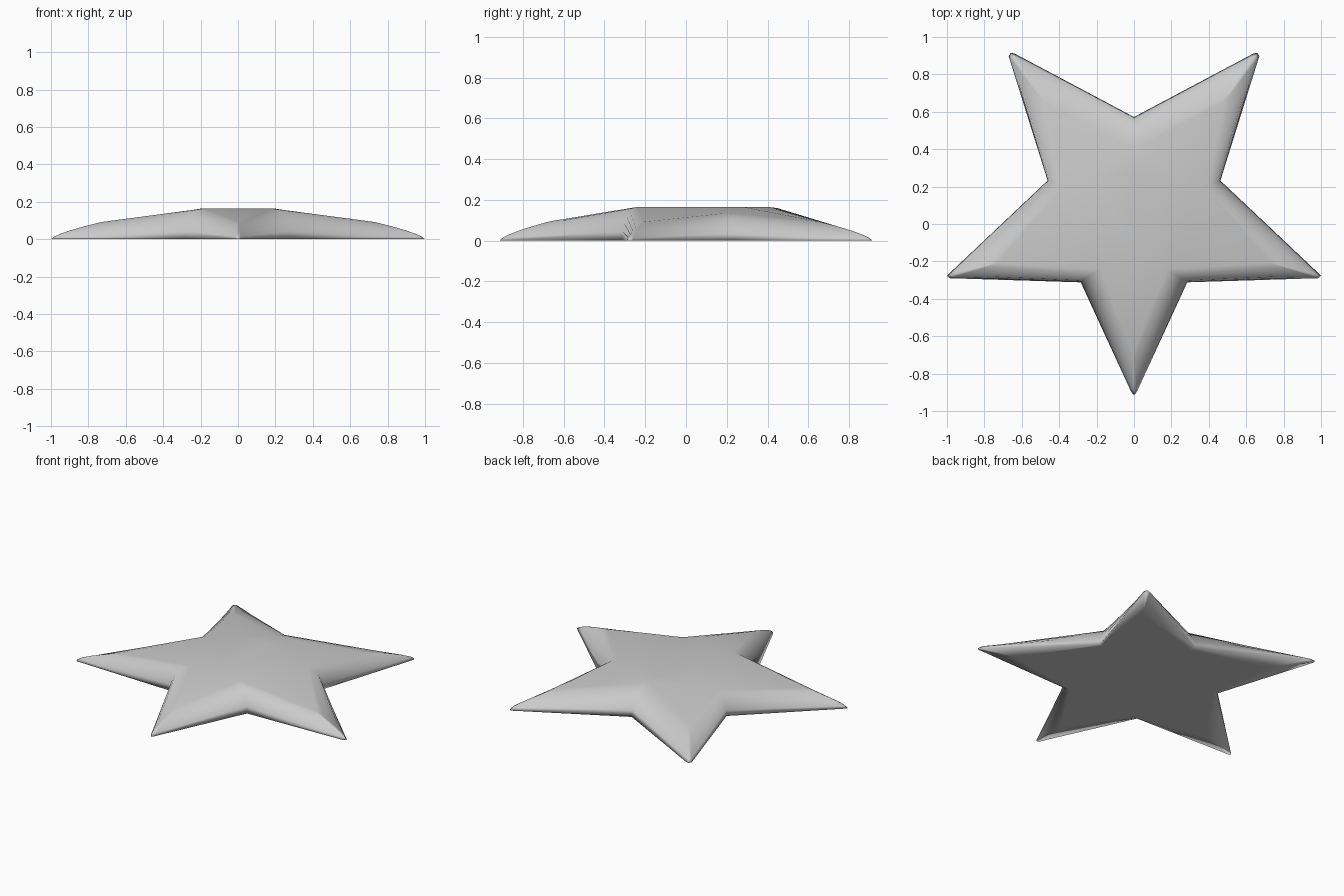
import bpy, bmesh, math

if "Cube" in bpy.data.objects:
    bpy.data.objects.remove(bpy.data.objects["Cube"])

# Half of the star (x >= 0), walked from the front tip to the rear notch:
# (rim point, shoulder point, is_tip)
FRONT, SIDE, REAR = (0, -0.67, 0.094), (0.73, -0.21, 0.092), (0.48, 0.65, 0.094)
NOTCH_F, NOTCH_S, NOTCH_R = (0.18, -0.24, 0.165), (0.38, 0.20, 0.135), (0, 0.405, 0.165)
half = [
    ((0, -0.915), FRONT, True),
    ((0.014, -0.90), FRONT, True),
    ((0.285, -0.312), NOTCH_F, False),
    ((0.985, -0.29), SIDE, True),
    ((1.0, -0.278), SIDE, True),
    ((0.985, -0.262), SIDE, True),
    ((0.462, 0.232), NOTCH_S, False),
    ((0.67, 0.897), REAR, True),
    ((0.66, 0.915), REAR, True),
    ((0.64, 0.912), REAR, True),
    ((0, 0.572), NOTCH_R, False),
]
STEPS = 6


def wall_point(rim, top, is_tip, u):
    """Curved wall from the rim (u=0) up to the shoulder (u=1)."""
    a = u * math.pi / 2
    if is_tip:
        s, h = u ** 1.45, u
    else:
        s, h = 1 - math.cos(a), math.sin(a)
    return (rim[0] + (top[0] - rim[0]) * s,
            rim[1] + (top[1] - rim[1]) * s, top[2] * h)


def floor_point(rim, top, is_tip):
    """Underside point, well inside each arm and close to each notch."""
    s = 0.9 if is_tip else 0.25
    return (rim[0] + (top[0] - rim[0]) * s, rim[1] + (top[1] - rim[1]) * s, 0)


bm = bmesh.new()

# Underside border, then rounded side walls
rings = [[bm.verts.new(floor_point(*p)) for p in half]]
rings += [[bm.verts.new(wall_point(*p, k / STEPS)) for p in half]
          for k in range(STEPS + 1)]
for lo, hi in zip(rings, rings[1:]):
    for i in range(len(half) - 1):
        bm.faces.new((lo[i], lo[i + 1], hi[i + 1], hi[i]))

# Flat underside, fanned from the centre
hub = bm.verts.new((0, 0.1, 0))
for a, b in zip(rings[0], rings[0][1:]):
    bm.faces.new((hub, b, a))

# Gently sloping top facets and flat centre
crown, mid_front, mid_rear = (0.19, 0.28, 0.165), (0, -0.24, 0.165), (0, 0.28, 0.165)
for face in [(FRONT, NOTCH_F, mid_front),
             (NOTCH_F, SIDE, NOTCH_S),
             (NOTCH_F, NOTCH_S, crown),
             (NOTCH_S, REAR, crown),
             (REAR, NOTCH_R, crown),
             (mid_front, NOTCH_F, crown, mid_rear),
             (mid_rear, crown, NOTCH_R)]:
    bm.faces.new([bm.verts.new(c) for c in face])

# Mirror to the other half and weld into one closed body
geom = bm.verts[:] + bm.edges[:] + bm.faces[:]
bmesh.ops.mirror(bm, geom=geom, axis='X', merge_dist=0.0001)
bmesh.ops.remove_doubles(bm, verts=bm.verts[:], dist=0.0003)
bmesh.ops.recalc_face_normals(bm, faces=bm.faces[:])

mesh = bpy.data.meshes.new("star_body")
bm.to_mesh(mesh)
bm.free()
star = bpy.data.objects.new("star_body", mesh)
bpy.context.collection.objects.link(star)
bpy.context.view_layer.objects.active = star
star.select_set(True)
bpy.ops.object.shade_smooth()
